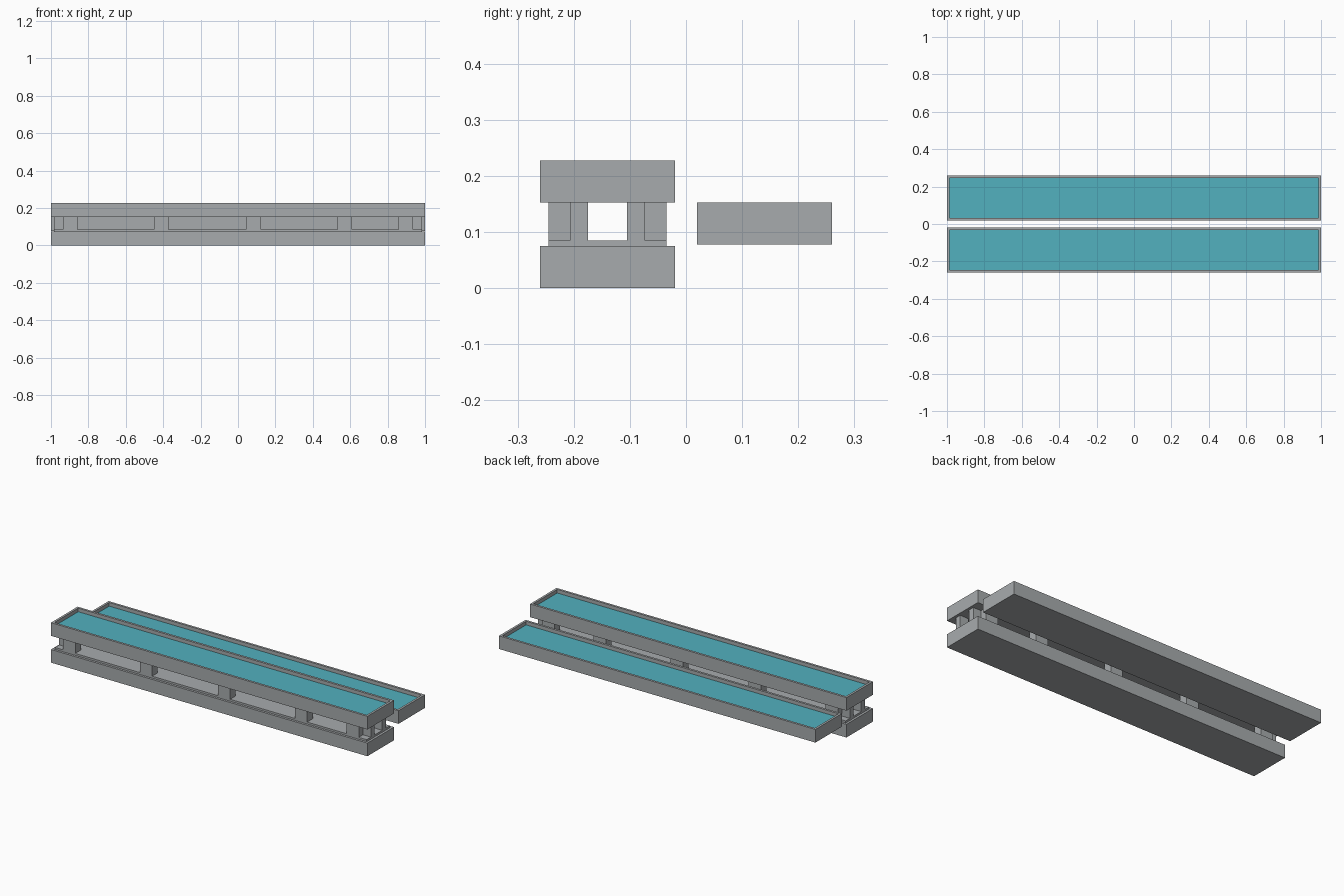
import bpy, bmesh

if "Cube" in bpy.data.objects:
    bpy.data.objects.remove(bpy.data.objects["Cube"])


def material(name, rgb):
    m = bpy.data.materials.new(name)
    m.diffuse_color = (*rgb, 1)
    m.use_nodes = True
    m.node_tree.nodes["Principled BSDF"].inputs["Base Color"].default_value = m.diffuse_color
    return m


GREY = material("concrete grey", (0.39, 0.41, 0.42))
TEAL = material("water teal", (0.085, 0.44, 0.52))


def finish(bm, name, mat):
    me = bpy.data.meshes.new(name)
    bm.to_mesh(me)
    bm.free()
    me.materials.append(mat)
    ob = bpy.data.objects.new(name, me)
    bpy.context.collection.objects.link(ob)
    return ob


def box_bm(x0, x1, y0, y1, z0, z1):
    bm = bmesh.new()
    bmesh.ops.create_cube(bm, size=1)
    for v in bm.verts:
        v.co = (x1 if v.co.x > 0 else x0, y1 if v.co.y > 0 else y0, z1 if v.co.z > 0 else z0)
    return bm


def box(name, mat, *dims):
    return finish(box_bm(*dims), name, mat)


RIM = 0.013


def tray(name, y, z, depth=0.022):
    """Long slab with a thin rim around a sunken top."""
    bm = box_bm(-1, 1, y - 0.12, y + 0.12, z, z + 0.075)
    top = max(bm.faces, key=lambda f: f.calc_center_median().z)
    bmesh.ops.inset_region(bm, faces=[top], thickness=RIM, use_even_offset=True)
    new = bmesh.ops.extrude_discrete_faces(bm, faces=[top])["faces"][0]
    bmesh.ops.translate(bm, verts=new.verts, vec=(0, 0, -depth))
    return finish(bm, name, GREY)


def water(name, y, z):
    w = 0.12 - RIM
    box(name, TEAL, -1 + RIM, 1 - RIM, y - w, y + w, z + 0.05, z + 0.0545)


FRONT, BACK = -0.14, 0.14

# water-filled trays: raised front one and mid-height back one
tray("upper_front_tray", FRONT, 0.153)
water("upper_front_water", FRONT, 0.153)
tray("back_tray", BACK, 0.078)
water("back_water", BACK, 0.078)

# base tray filled by a slightly proud slab
tray("base_tray", FRONT, 0.002 - 0.002, 0.02)
box("base_slab", GREY, -0.985, 0.985, FRONT - 0.105, FRONT + 0.105, 0.05, 0.085)

# posts between base and upper tray, mirrored front to back
for s, side in ((-1, "front"), (1, "back")):
    def post(name, x0, x1, near, far):
        a, b = sorted((FRONT + s * near, FRONT + s * far))
        box(f"{side}_{name}", GREY, x0, x1, a, b, 0.08, 0.156)

    for i, x in enumerate((-0.896, -0.41, 0.083, 0.57, 0.896)):
        post(f"post_{i + 1}", x - 0.039, x + 0.039, 0.055, 0.105)
    # slimmer inner posts at both ends
    post("left_end_post", -0.985, -0.93, 0.035, 0.067)
    post("right_end_post", 0.93, 0.985, 0.035, 0.067)
